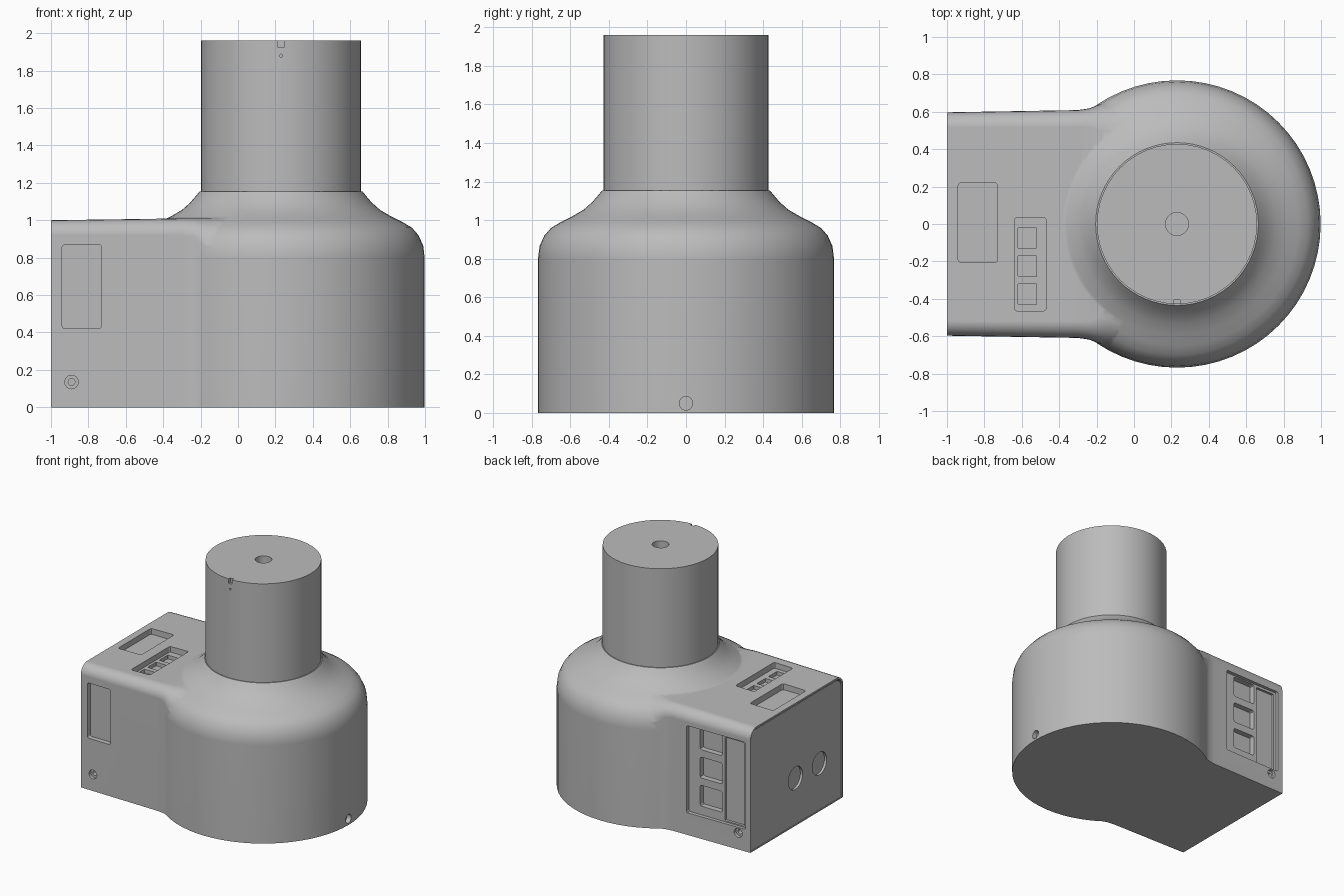
import bpy, bmesh, math
from mathutils import Vector, Matrix

if "Cube" in bpy.data.objects:
    bpy.data.objects.remove(bpy.data.objects["Cube"], do_unlink=True)

grey = bpy.data.materials.new("plain grey")
grey.use_nodes = True
GREY = (0.5, 0.5, 0.5, 1)
grey.diffuse_color = GREY
grey.node_tree.nodes["Principled BSDF"].inputs["Base Color"].default_value = GREY

CX = 0.23            # axis of the round body


def make(name, bm):
    bmesh.ops.recalc_face_normals(bm, faces=bm.faces)
    me = bpy.data.meshes.new(name)
    bm.to_mesh(me)
    bm.free()
    me.materials.append(grey)
    ob = bpy.data.objects.new(name, me)
    bpy.context.collection.objects.link(ob)
    return ob


def loft(name, rings):
    """Closed skin over a row of matching rings."""
    bm = bmesh.new()
    rows = [[bm.verts.new(p) for p in ring] for ring in rings]
    n = len(rows[0])
    for a, b in zip(rows, rows[1:]):
        for i in range(n):
            j = (i + 1) % n
            bm.faces.new((a[i], a[j], b[j], b[i]))
    bm.faces.new(rows[0])
    bm.faces.new(rows[-1])
    return make(name, bm)


def lathe(name, profile, segments):
    turns = [math.tau * i / segments for i in range(segments)]
    return loft(name, [[(CX + r * math.cos(t), r * math.sin(t), z) for t in turns]
                       for r, z in profile])


def section(x, half, top, radius, bottom=0.0, steps=6):
    """Box cross-section with rounded upper corners."""
    arc = []
    for i in range(steps + 1):
        t = math.pi / 2 * i / steps
        arc.append((half - radius + radius * math.cos(t), top - radius + radius * math.sin(t)))
    right = [(half, bottom)] + arc
    return [(x, y, z) for y, z in right] + [(x, -y, z) for y, z in reversed(right)]


def block(lo, hi, axis, radius=0.015):
    """Box with rounded corners around one axis."""
    bm = bmesh.new()
    lo, hi = Vector(lo), Vector(hi)
    size = hi - lo
    bmesh.ops.create_cube(bm, size=1, matrix=Matrix.Translation((lo + hi) / 2) @ Matrix.Diagonal((*size, 1)))
    if radius:
        along = [e for e in bm.edges
                 if abs(e.verts[0].co[axis] - e.verts[1].co[axis]) > size[axis] / 2]
        bmesh.ops.bevel(bm, geom=along, offset=radius, segments=3, affect='EDGES', profile=0.5)
    return make("cutter", bm)


def rod(center, radius, depth, axis, radius2=None):
    bm = bmesh.new()
    turn = {0: Matrix.Rotation(math.pi / 2, 4, 'Y'), 1: Matrix.Rotation(math.pi / 2, 4, 'X'),
            2: Matrix.Identity(4)}[axis]
    bmesh.ops.create_cone(bm, cap_ends=True, segments=24, radius1=radius,
                          radius2=radius2 or radius, depth=depth,
                          matrix=Matrix.Translation(center) @ turn)
    return make("cutter", bm)


def combine(target, tool, operation='DIFFERENCE'):
    tool.hide_render = True
    mod = target.modifiers.new("combine", 'BOOLEAN')
    mod.operation, mod.solver, mod.object = operation, 'EXACT', tool
    bpy.context.view_layer.objects.active = target
    bpy.ops.object.modifier_apply(modifier=mod.name)
    bpy.data.objects.remove(tool, do_unlink=True)


def finish(ob):
    bpy.ops.object.select_all(action='DESELECT')
    ob.select_set(True)
    bpy.context.view_layer.objects.active = ob
    bpy.ops.object.shade_smooth_by_angle(angle=math.radians(30))
    mod = ob.modifiers.new("even shading", 'WEIGHTED_NORMAL')
    mod.keep_sharp = True


# Round body with a flared shoulder and neck
housing = lathe("housing", [
    (0.768, 0), (0.768, 0.80), (0.76, 0.865), (0.735, 0.92), (0.70, 0.96), (0.65, 0.99),
    (0.59, 1.02), (0.53, 1.055), (0.485, 1.095), (0.455, 1.13), (0.435, 1.155)], 64)

# Rectangular wing that flares into the round body
wing = loft("wing", [
    section(-1, 0.597, 1.0, 0.08), section(-0.3, 0.609, 1.01, 0.09),
    section(-0.24, 0.618, 1.011, 0.1), section(-0.17, 0.645, 1.012, 0.15),
    section(0.1, 0.645, 1.012, 0.16)])
combine(housing, wing, 'UNION')

# Pocket for the end plate
combine(housing, loft("cutter", [section(-1.05, 0.583, 0.986, 0.07, 0.01),
                                 section(-0.96, 0.583, 0.986, 0.07, 0.01)]))

# Front window
combine(housing, block((-0.94, -0.7, 0.42), (-0.73, -0.56, 0.87), 1))

# Back panel, its long strip and three square pockets
combine(housing, block((-0.955, 0.575, 0.18), (-0.43, 0.7, 0.89), 1))
combine(housing, block((-0.93, 0.555, 0.19), (-0.755, 0.7, 0.87), 1, 0.01))
for z in (0.25, 0.48, 0.71):
    combine(housing, block((-0.73, 0.53, z), (-0.53, 0.7, z + 0.17), 1))

# Top windows, the second with small wells in its floor
combine(housing, block((-0.94, -0.205, 0.955), (-0.73, 0.22, 1.1), 2))
combine(housing, block((-0.64, -0.465, 0.96), (-0.47, 0.035, 1.1), 2))
for y in (-0.43, -0.28, -0.13):
    combine(housing, block((-0.62, y, 0.93), (-0.52, y + 0.11, 1.1), 2, 0.005))

# Screw holes on both sides
for side in (-1, 1):
    combine(housing, rod((-0.89, side * 0.6, 0.135), 0.036, 0.05, 1))
    combine(housing, rod((-0.89, side * 0.6, 0.135), 0.018, 0.12, 1))

# Cable hole low on the round end
combine(housing, rod((1.0, 0, 0.05), 0.035, 0.08, 0))
finish(housing)

# End plate with two round ports
plate = loft("end_plate", [section(-0.995, 0.575, 0.978, 0.065, 0.01),
                           section(-0.955, 0.575, 0.978, 0.065, 0.01)])
for y in (0.01, -0.3):
    combine(plate, rod((-0.99, y, 0.385), 0.092, 0.03, 0))
finish(plate)

# Column with a centre hole and a small front keyway
column = lathe("column", [(0.428, 1.1), (0.428, 1.96)], 48)
combine(column, rod((CX, 0, 1.96), 0.062, 0.2, 2))
combine(column, block((CX - 0.016, -0.5, 1.925), (CX + 0.016, -0.405, 2.0), 1, 0))
combine(column, rod((CX, -0.43, 1.88), 0.008, 0.04, 1))
finish(column)
